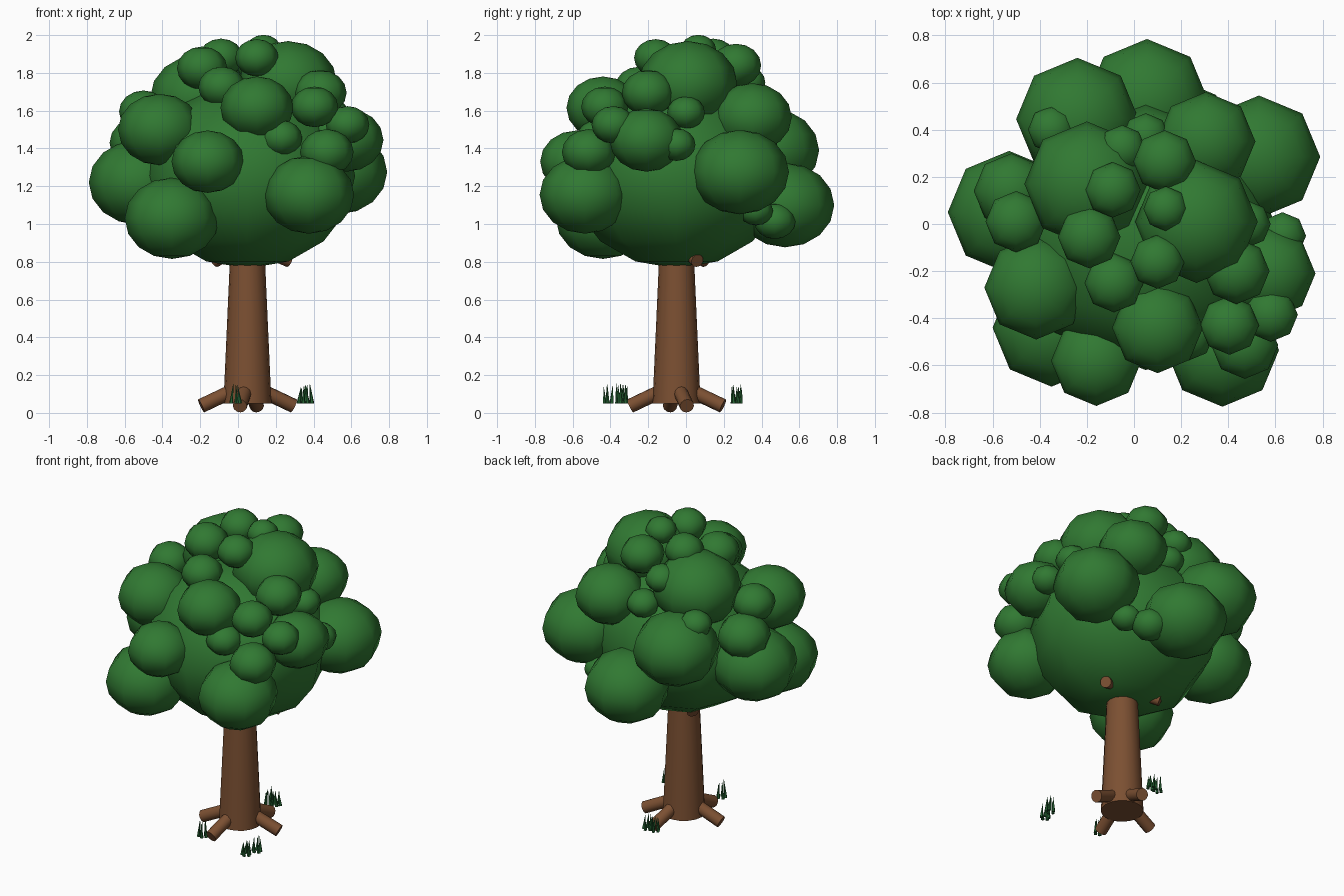
import bpy, math, random
from mathutils import Vector

random.seed(4)


def material(name, rgb):
    m = bpy.data.materials.new(name)
    m.diffuse_color = (*rgb, 1)
    return m


LEAF = material("leaf green", (0.030, 0.190, 0.032))
BARK = material("bark brown", (0.200, 0.080, 0.032))
GRASS = material("grass green", (0.018, 0.125, 0.032))


def finish(name, mat, angle=None):
    ob = bpy.context.object
    ob.name = name
    ob.data.materials.append(mat)
    if angle:
        bpy.ops.object.shade_smooth_by_angle(angle=math.radians(angle))
    else:
        bpy.ops.object.shade_smooth()
    return ob


def rod(name, a, b, r1, r2, mat, sides=12):
    """Tapered rod from point a to point b."""
    a, b = Vector(a), Vector(b)
    d = b - a
    bpy.ops.mesh.primitive_cone_add(vertices=sides, radius1=r1, radius2=r2,
                                    depth=d.length, location=(a + b) / 2,
                                    rotation=d.to_track_quat('Z', 'Y').to_euler())
    return finish(name, mat, 50)


def leaf_ball(name, x, y, z, r, squash=0.86):
    """Slightly flattened eight-sided ball of leaves."""
    bpy.ops.mesh.primitive_uv_sphere_add(segments=8, ring_count=8, radius=1,
                                         location=(x, y, z))
    bpy.context.object.scale = (r, r, r * squash)
    return finish(name, LEAF)


# Trunk
CX, CY = 0.05, -0.05
rod("trunk", (CX, CY, 0.05), (CX, CY, 0.92), 0.127, 0.088, BARK, 16)

# Roots spreading from the trunk foot
for i, (dx, dy) in enumerate([(0.245, 0.055), (0.05, 0.245), (-0.245, -0.035), (-0.04, -0.245)]):
    rod(f"root_{i + 1}", (CX + dx * 0.2, CY + dy * 0.2, 0.13),
        (CX + dx, CY + dy, 0.037), 0.038, 0.038, BARK)

# Branch stubs that just poke through the crown
for i, (dx, dy) in enumerate([(0.22, 0.11), (-0.17, 0.15)]):
    rod(f"branch_{i + 1}", (CX, CY, 0.9), (CX + dx, CY + dy, 0.805), 0.035, 0.035, BARK)

# Crown core
leaf_ball("crown_core", CX, CY, 1.255, 0.57)

# Leaf clusters: x, y, z, radius
large = [
    (0.055, 0.525, 1.10, 0.26), (-0.24, 0.445, 1.39, 0.26),
    (0.53, 0.285, 1.275, 0.26), (0.305, 0.35, 1.565, 0.21),
    (-0.20, 0.17, 1.67, 0.265), (0.265, 0.01, 1.745, 0.26),
    (-0.53, 0.05, 1.22, 0.26), (-0.415, -0.27, 1.50, 0.22),
    (-0.35, -0.44, 1.03, 0.25), (-0.16, -0.58, 1.33, 0.192),
    (0.375, -0.535, 1.155, 0.24), (0.10, -0.44, 1.615, 0.193),
    (0.575, -0.21, 1.445, 0.195),
]
small = [
    (-0.52, 0.14, 1.43, 0.16), (-0.50, 0.01, 1.595, 0.13),
    (0.405, -0.43, 1.62, 0.125), (0.47, -0.515, 1.38, 0.142),
    (0.58, -0.385, 1.525, 0.115), (0.435, -0.20, 1.695, 0.14),
    (0.63, -0.05, 1.42, 0.10), (0.10, -0.16, 1.88, 0.115),
    (-0.085, -0.25, 1.725, 0.125), (-0.19, -0.055, 1.825, 0.133),
    (-0.09, 0.145, 1.88, 0.118), (0.135, 0.065, 1.92, 0.095),
    (0.13, 0.265, 1.84, 0.133), (-0.05, 0.32, 1.75, 0.10),
    (-0.35, 0.40, 1.56, 0.10), (0.23, -0.47, 1.455, 0.11),
    (0.27, 0.47, 1.015, 0.11), (0.37, 0.37, 1.07, 0.09),
    (0.48, 0.0, 1.59, 0.10), (0.05, 0.37, 1.58, 0.10),
]
for i, c in enumerate(large):
    leaf_ball(f"large_leaf_cluster_{i + 1}", *c)
for i, c in enumerate(small):
    leaf_ball(f"small_leaf_cluster_{i + 1}", *c)

# Grass tufts made of thin pointed blades
tufts = [(-0.015, -0.345), (0.345, -0.41), (0.37, -0.335), (0.04, 0.265), (0.09, 0.27)]
for t, (x, y) in enumerate(tufts):
    for b in range(5):
        a = math.tau * b / 5 + t
        foot = (x + 0.026 * math.cos(a), y + 0.02 * math.sin(a), 0.05)
        tip = (x + 0.012 * math.cos(a), y + 0.026 * math.sin(a),
               0.16 - random.uniform(0, 0.025))
        rod(f"grass_blade_{t + 1}_{b + 1}", foot, tip, 0.011, 0.0, GRASS, 5)
